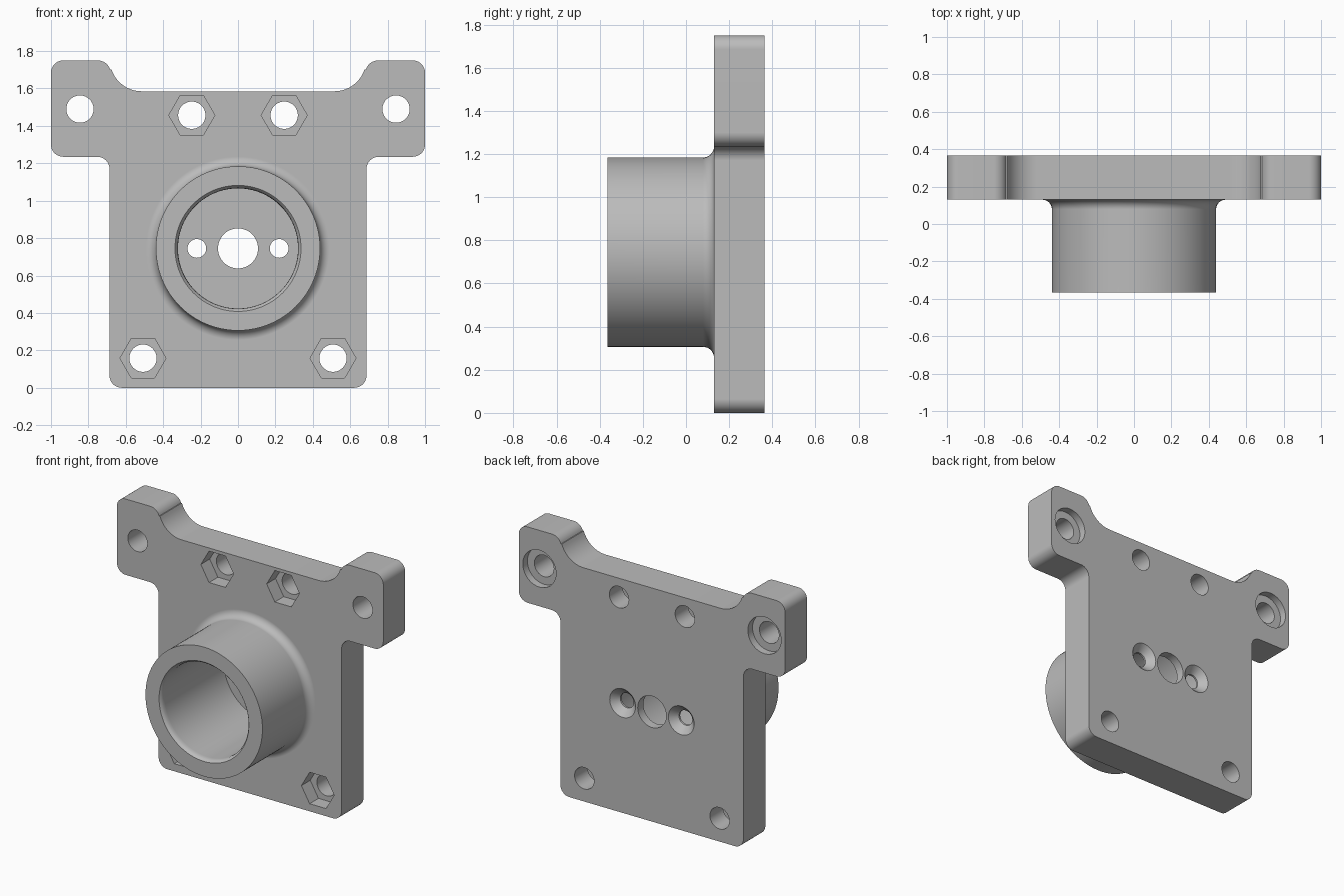
import bpy, bmesh
from math import sin, cos, pi, radians

cube = bpy.data.objects.get("Cube")
if cube:
    bpy.data.objects.remove(cube, do_unlink=True)

grey = bpy.data.materials.new("plain grey")
grey.use_nodes = True
grey.diffuse_color = (0.5, 0.5, 0.5, 1)
grey.node_tree.nodes["Principled BSDF"].inputs["Base Color"].default_value = (0.5, 0.5, 0.5, 1)

FRONT, BACK, RIM = 0.13, 0.365, -0.365
AXIS_Z = 0.745


def finish(bm, name):
    bmesh.ops.recalc_face_normals(bm, faces=bm.faces)
    mesh = bpy.data.meshes.new(name)
    bm.to_mesh(mesh)
    bm.free()
    mesh.materials.append(grey)
    obj = bpy.data.objects.new(name, mesh)
    bpy.context.collection.objects.link(obj)
    return obj


def arc(cx, cz, r, start, end, steps=8):
    """Points on an arc, angles in degrees."""
    angles = [radians(start + (end - start) * i / steps) for i in range(steps + 1)]
    return [(cx + r * cos(a), cz + r * sin(a)) for a in angles]


def revolve(name, profile, x, z, sides):
    """Solid of (radius, y) rings turned about an axis along y."""
    bm = bmesh.new()
    rings = [[bm.verts.new((x + r * cos(2 * pi * i / sides), y, z + r * sin(2 * pi * i / sides)))
              for i in range(sides)] for r, y in profile]
    for a, b in zip(rings, rings[1:]):
        for i in range(sides):
            j = (i + 1) % sides
            bm.faces.new((a[i], a[j], b[j], b[i]))
    bm.faces.new(rings[0])
    bm.faces.new(rings[-1])
    return finish(bm, name)


def combine(body, tool, operation):
    mod = body.modifiers.new("combine", "BOOLEAN")
    mod.operation, mod.solver, mod.object = operation, "EXACT", tool
    bpy.context.view_layer.objects.active = body
    bpy.ops.object.modifier_apply(modifier=mod.name)
    bpy.data.objects.remove(tool, do_unlink=True)


def drill(x, z, profile, sides=40):
    combine(body, revolve("cutter", profile, x, z, sides), "DIFFERENCE")


# Plate with two ears: right half of the outline, then mirrored
r = 0.065
half = (arc(0.687 - r, r, r, -90, 0)
        + arc(0.687 + r, 1.235 - r, r, 180, 90)
        + arc(1 - r, 1.235 + r, r, -90, 0)
        + arc(1 - r, 1.75 - r, r, 0, 90)
        + arc(0.75, 1.68, 0.07, 90, 162)
        + arc(0.515, 1.755, 0.17, -18, -90, 10))
outline = half + [(-x, z) for x, z in reversed(half)]
bm = bmesh.new()
face = bm.faces.new([bm.verts.new((x, FRONT, z)) for x, z in outline])
new = bmesh.ops.extrude_face_region(bm, geom=[face])["geom"]
bmesh.ops.translate(bm, verts=[v for v in new if isinstance(v, bmesh.types.BMVert)],
                    vec=(0, BACK - FRONT, 0))
body = finish(bm, "mounting_plate_with_socket")

# Round socket with a fillet where it meets the plate
fillet = arc(0.49, 0.079, 0.051, 180, 90)
boss = revolve("socket", [(0.439, RIM)] + fillet + [(0.49, 0.2)], 0, AXIS_Z, 96)
combine(body, boss, "UNION")

# Bore with an eased mouth
mouth = [(0.337, RIM - 0.02), (0.337, RIM), (0.328, RIM + 0.01), (0.323, RIM + 0.022), (0.321, RIM + 0.04)]
drill(0, AXIS_Z, mouth + [(0.321, 0.305)], 96)

# Holes through the socket floor: plain centre, countersunk sides
drill(0, AXIS_Z, [(0.107, 0.2), (0.107, 0.5)], 48)
for side in (-1, 1):
    drill(side * 0.22, AXIS_Z, [(0.05, 0.2), (0.05, 0.318), (0.117, 0.385)])
    # Ear holes, counterbored from the back
    drill(side * 0.845, 1.49, [(0.073, 0), (0.073, 0.5)])
    drill(side * 0.845, 1.49, [(0.125, 0.315), (0.125, 0.5)])
    # Bolt holes with hexagonal nut pockets in front
    for x, z in ((0.247, 1.457), (0.508, 0.158)):
        drill(side * x, z, [(0.073, 0), (0.073, 0.5)])
        drill(side * x, z, [(0.123, 0.05), (0.123, FRONT + 0.095)], 6)

# Smooth curved walls, crisp edges
bpy.ops.object.select_all(action="DESELECT")
body.select_set(True)
bpy.context.view_layer.objects.active = body
bpy.ops.object.shade_smooth_by_angle(angle=radians(35))
normals = body.modifiers.new("even shading", "WEIGHTED_NORMAL")
normals.keep_sharp = True
